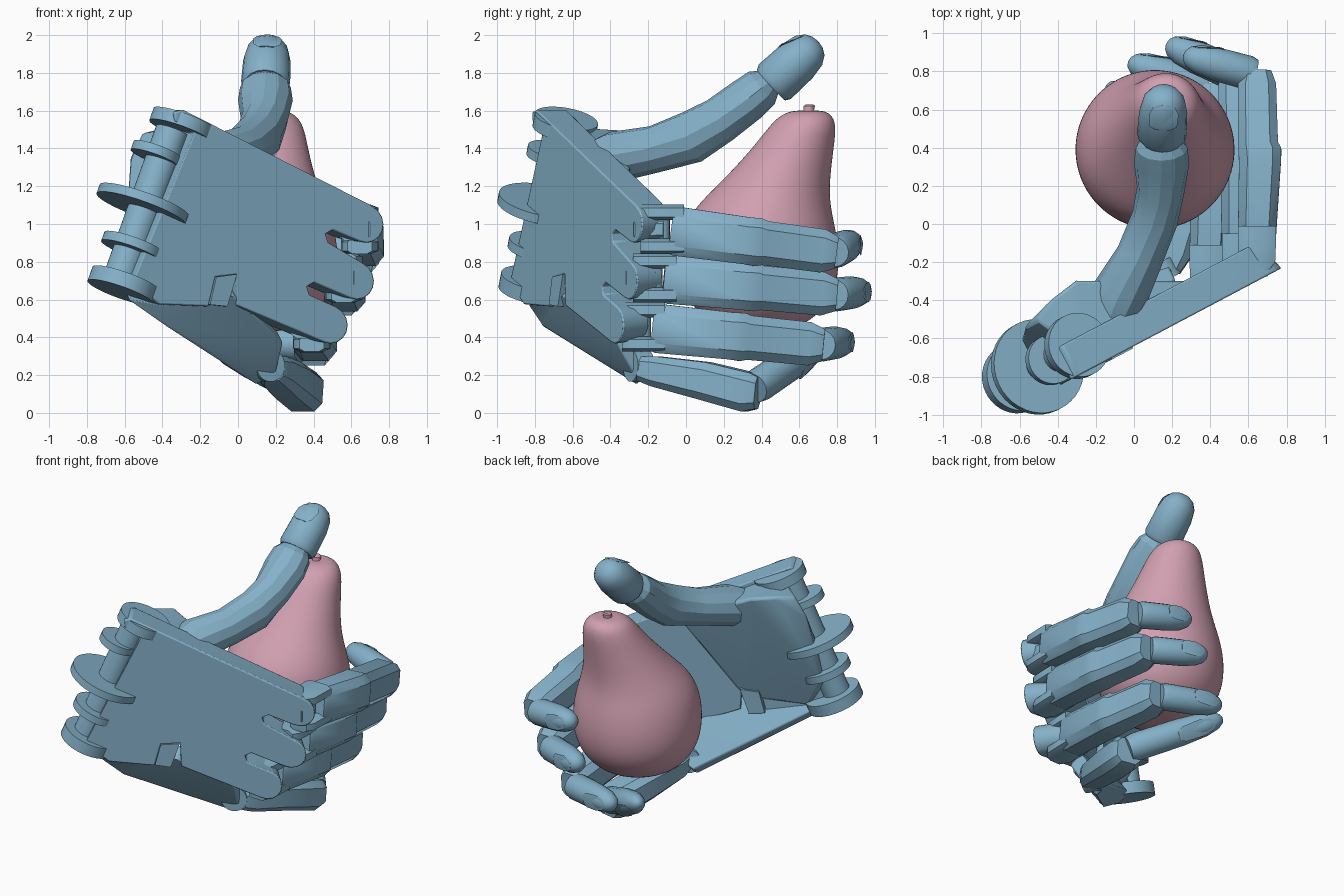
import bpy, bmesh, math
from mathutils import Vector

cube = bpy.data.objects.get("Cube")
if cube:
    bpy.data.objects.remove(cube, do_unlink=True)


def material(name, rgb):
    m = bpy.data.materials.new(name)
    m.use_nodes = True
    m.diffuse_color = (*rgb, 1)
    m.node_tree.nodes["Principled BSDF"].inputs["Base Color"].default_value = (*rgb, 1)
    return m


BLUE = material("soft blue", (0.235, 0.44, 0.585))
PINK = material("dusty pink", (0.64, 0.35, 0.44))
X, Y, Z = Vector((1, 0, 0)), Vector((0, 1, 0)), Vector((0, 0, 1))

# Palm frame: U runs to the fingers, V to the thumb side, N out of the hand's back
U = Vector((0.82, 0.433, -0.372)).normalized()
N = Vector((0.467, -0.884, 0)).normalized()
V = N.cross(U).normalized()
PALM = Vector((0, -0.64, 1))


def local(a, b, c):
    return PALM + U * a + V * b + N * c


def finish(bm, name, mat=BLUE, angle=35, bevel=0):
    bmesh.ops.recalc_face_normals(bm, faces=bm.faces[:])
    me = bpy.data.meshes.new(name)
    bm.to_mesh(me)
    bm.free()
    me.materials.append(mat)
    ob = bpy.data.objects.new(name, me)
    bpy.context.collection.objects.link(ob)
    if bevel:
        mod = ob.modifiers.new("Bevel", "BEVEL")
        mod.width, mod.segments, mod.limit_method = bevel, 2, "ANGLE"
    bpy.ops.object.select_all(action="DESELECT")
    ob.select_set(True)
    bpy.context.view_layer.objects.active = ob
    bpy.ops.object.shade_smooth_by_angle(angle=math.radians(angle))
    return ob


def ellipse(n):
    return [(math.cos(2 * math.pi * i / n), math.sin(2 * math.pi * i / n)) for i in range(n)]


K = 0.6
CHAMFER = [(1, -K), (1, K), (K, 1), (-K, 1), (-1, K), (-1, -K), (-K, -1), (K, -1)]


def loft(name, rings, up, section, mat=BLUE, axis=None, angle=35):
    """Skin cross-sections given as (centre, width, height)."""
    bm = bmesh.new()
    pts = [Vector(r[0]) for r in rings]
    loops = []
    for i, (_, w, h) in enumerate(rings):
        t = axis or (pts[min(i + 1, len(pts) - 1)] - pts[max(i - 1, 0)]).normalized()
        side = up.cross(t).normalized()
        top = t.cross(side)
        loops.append([bm.verts.new(pts[i] + side * w / 2 * x + top * h / 2 * y)
                      for x, y in section])
    n = len(section)
    for p, q in zip(loops, loops[1:]):
        for i in range(n):
            bm.faces.new((p[i], p[(i + 1) % n], q[(i + 1) % n], q[i]))
    bm.faces.new(loops[0])
    bm.faces.new(loops[-1])
    return finish(bm, name, mat, angle)


def rod(name, centre, axis, radius, length, n=32):
    c, d = Vector(centre), axis.normalized() * length / 2
    up = X if abs(axis.x) < 0.8 else Y
    size = radius * 2
    return loft(name, [(c - d, size, size), (c + d, size, size)], up, ellipse(n))


def hull(name, points, bevel=0):
    bm = bmesh.new()
    for p in points:
        bm.verts.new(p)
    res = bmesh.ops.convex_hull(bm, input=bm.verts[:])
    loose = {v for v in res["geom_interior"] if isinstance(v, bmesh.types.BMVert)}
    bmesh.ops.delete(bm, geom=list(loose), context="VERTS")
    bmesh.ops.dissolve_limit(bm, angle_limit=0.02, verts=bm.verts[:], edges=bm.edges[:])
    return finish(bm, name, BLUE, 35, bevel)


def fingertip(name, start, end, width, height, outer):
    """Rounded end joint with a thin nail on the outer side."""
    p, q = Vector(start), Vector(end)
    steps = [(0, .88), (.08, 1), (.55, .97), (.8, .84), (.93, .6), (.985, .33), (1, .1)]
    loft(name, [(p.lerp(q, t), width * s, height * s) for t, s in steps], outer, ellipse(16))
    t = (q - p).normalized()
    out = (outer - t * outer.dot(t)).normalized()
    shape = [(.5, .35), (.56, .55), (.75, .6), (.86, .45), (.9, .2)]
    loft(name + "_nail", [(p.lerp(q, f) + out * height * (.48 - max(0, f - .55) * .5),
                           width * s, .009) for f, s in shape], out, ellipse(8))


# Palm plate with three rounded knuckles and a tab over the upper wrist disc
outline = [(-.42, .35), (-.55, .365), (-.57, .41), (-.53, .44), (.70, .39)]
for a, b in ((.715, .287), (.774, -.013), (.715, -.288)):
    for k in range(9):
        r = math.radians(90 - 22.5 * k)
        outline.append((a + .105 * math.cos(r), b + .1 * math.sin(r)))
    if b > -.2:
        outline += [(.54, b - .105), (.51, b - .14), (.54, b - .175)]
outline += [(.16, -.40), (.09, -.25), (-.02, -.31), (0, -.47), (-.28, -.57), (-.47, -.52)]
bm = bmesh.new()
front = [bm.verts.new(local(a, b, 0)) for a, b in outline]
back = [bm.verts.new(local(a * .93 if a > 0 else a, b, -.18)) for a, b in outline]
bm.faces.new(front)
bm.faces.new(back)
for i in range(len(front)):
    j = (i + 1) % len(front)
    bm.faces.new((front[i], front[j], back[j], back[i]))
finish(bm, "palm_plate", bevel=.008)

# Thick heel of the palm, highest below the thumb
hull("palm_heel", [local(*p) for p in (
    (-.4, .4, -.02), (-.44, -.48, -.02), (.3, .36, -.05), (.3, .34, -.18), (.1, -.33, -.18),
    (-.28, -.52, -.18), (-.28, .42, -.45), (-.22, .2, -.39), (-.44, .36, -.42),
    (-.56, .16, -.36), (-.54, .3, -.36), (-.46, -.35, -.25))], .02)

# Folded plate that carries the little finger
edge = [(-.4, -.83, .57), (-.02, -.65, .62), (.24, -.36, .37), (.2, -.27, .2),
        (.1, -.26, .15), (-.38, -.76, .46), (-.58, -.84, .6)]
hull("little_finger_plate",
     [Vector(p) + d for p in edge for d in (Vector(), Vector((-.03, .08, .06)))], .012)
tab = [(-.02, -.31), (.09, -.25), (.1, -.43), (0, -.46)]
hull("little_finger_tab", [local(a, b, c) for a, b in tab for c in (.008, -.22)])

# Wrist hinge discs on one barrel
rod("wrist_barrel", local(-.48, -.08, -.14), V, .09, .84)
for i, (a, b, r, t) in enumerate(((-.44, .39, .17, .07), (-.53, .19, .13, .05),
                                  (-.50, -.09, .25, .05), (-.475, -.32, .165, .05),
                                  (-.45, -.53, .185, .08))):
    rod(f"wrist_disc_{i + 1}", local(a, b, -.14), V, r, t, n=40)

# Three long fingers: forked hinge, bent main joint, fingertip
fingers = {
    "index": ((.645, -.13, .972), (.645, .78, .85), (.26, .885, .905)),
    "middle": ((.56, -.17, .715), (.54, .78, .625), (.17, .945, .645)),
    "ring": ((.39, -.23, .455), (.40, .71, .36), (-.03, .85, .38)),
}
for name, (h, k, tip) in fingers.items():
    h, k, tip = Vector(h), Vector(k), Vector(tip)
    sizes = [(.055, .18, .24, 0), (.085, .2, .26, 0), (.5, .22, .25, .015),
             (.56, .225, .255, .015), (.6, .21, .235, .005), (.94, .2, .23, 0),
             (1.02, .15, .17, 0)]
    loft(f"{name}_main_joint", [(h.lerp(k, t) + X * o, w, ht) for t, w, ht, o in sizes],
         Z, CHAMFER)
    for s, side in ((1, "upper"), (-1, "lower")):
        fork = h + Z * s * .09
        loft(f"{name}_{side}_fork", [(fork + Y * y, w, .08) for y, w in
                                     ((-.11, .13), (-.07, .19), (.05, .2), (.12, .2))],
             Z, CHAMFER)
    rod(f"{name}_hinge_pin", h, Z, .045, .2, n=16)
    loft(f"{name}_knuckle_tongue", [(h - Y * .13 - X * .03, .17, .12), (h + Y * .02, .12, .1)],
         Z, CHAMFER)
    base = k + (tip - k) * .04
    fingertip(f"{name}_fingertip", base, tip, .18, .18, Y + X * .3)

# Little finger
loft("little_finger_main_joint", [((.18, -.24, .235), .13, .13), ((.2, -.16, .22), .19, .16),
     ((.27, .1, .17), .21, .2), ((.35, .33, .11), .21, .21), ((.36, .38, .105), .17, .17)],
     Z, CHAMFER)
rod("little_finger_knuckle", (.15, -.25, .25), N, .085, .1)
fingertip("little_finger_tip", (.35, .36, .13), (-.14, .73, .38), .19, .18, Y - Z * .5)

# Thumb
loft("thumb_main_joint", [((-.13, -.5, 1.32), .26, .22), ((-.08, -.38, 1.355), .3, .27),
     ((.03, -.17, 1.395), .25, .25), ((.11, .03, 1.46), .245, .28), ((.14, .18, 1.55), .25, .25),
     ((.145, .32, 1.655), .29, .24), ((.145, .40, 1.72), .27, .22), ((.145, .45, 1.76), .18, .14)],
     Z, ellipse(12), angle=20)
fingertip("thumb_tip", (.145, .45, 1.735), (.16, .7, 1.965), .26, .25, Z - Y * .9)

# Leaning pear
pear = [(.43, .05, .385), (.435, .13, .385), (.47, .25, .385), (.55, .345, .385),
        (.66, .405, .39), (.8, .425, .39), (.95, .41, .39), (1.07, .37, .4), (1.18, .31, .45),
        (1.3, .255, .515), (1.42, .21, .575), (1.51, .18, .615), (1.57, .145, .635),
        (1.6, .09, .645), (1.6, .03, .65)]
body = loft("pear", [((.11 + .06 * max(0, min(1, (z - 1.1) / .4)), y, z), r * 2, r * 2)
                     for z, r, y in pear], Y, ellipse(32), PINK, Z, 80)
smooth = body.modifiers.new("Smooth", "SUBSURF")
smooth.levels = smooth.render_levels = 2
loft("pear_stem", [((.165, .645, 1.56), .08, .08), ((.165, .65, 1.6), .055, .055),
                   ((.165, .653, 1.625), .06, .06), ((.165, .655, 1.632), .04, .04)],
     Y, ellipse(12), PINK, Z)
